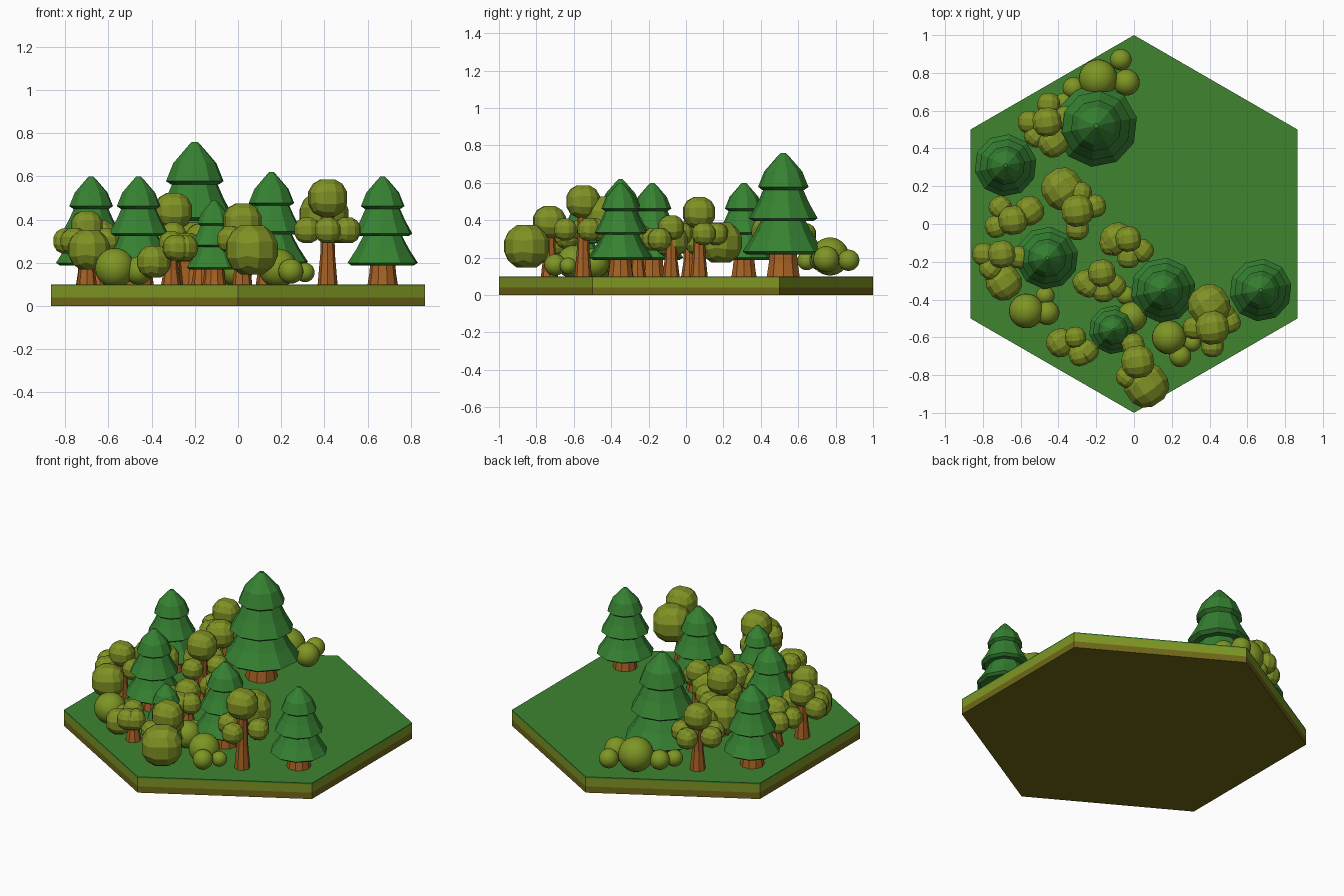
import bpy, bmesh, math
from mathutils import Matrix, Vector

if "Cube" in bpy.data.objects:
    bpy.data.objects.remove(bpy.data.objects["Cube"])


def srgb(*rgb):
    return tuple(((c / 255 + 0.055) / 1.055) ** 2.4 for c in rgb) + (1,)


def material(name, *rgb):
    m = bpy.data.materials.new(name)
    m.diffuse_color = srgb(*rgb)
    m.use_nodes = True
    m.node_tree.nodes["Principled BSDF"].inputs["Base Color"].default_value = m.diffuse_color
    return m


GRASS = material("grass green", 62, 132, 48)
PINE = material("conifer green", 54, 130, 50)
LEAF = material("leaf olive", 128, 146, 36)
BUSH = material("bush olive", 126, 150, 36)
BARK = material("bark brown", 168, 98, 36)
SOIL_TOP = material("light olive edge", 128, 150, 36)
SOIL_LOW = material("dark olive edge", 112, 104, 24)


def finish(bm, name, mat, smooth=False):
    bmesh.ops.recalc_face_normals(bm, faces=bm.faces)
    me = bpy.data.meshes.new(name)
    for f in bm.faces:
        f.smooth = smooth
    bm.to_mesh(me)
    bm.free()
    me.materials.append(mat)
    ob = bpy.data.objects.new(name, me)
    bpy.context.collection.objects.link(ob)
    return ob


def lathe(name, profile, sides, mat, x=0, y=0, z=0, scale=1, turn=0):
    """Closed solid turned about a vertical axis from (radius, height) points."""
    bm = bmesh.new()
    rings = []
    for r, h in profile:
        angles = [turn + i * math.tau / sides for i in range(sides)]
        rings.append([bm.verts.new((x + scale * r * math.cos(a), y + scale * r * math.sin(a),
                                    z + scale * h)) for a in angles])
    for a, b in zip(rings, rings[1:]):
        for i in range(sides):
            j = (i + 1) % sides
            bm.faces.new((a[i], a[j], b[j], b[i]))
    bm.faces.new(rings[0])
    bm.faces.new(rings[-1])
    return finish(bm, name, mat)


# Hexagonal tile in three layers
for name, lo, hi, mat in (("tile_lower_edge", 0, .04, SOIL_LOW),
                          ("tile_upper_edge", .04, .092, SOIL_TOP),
                          ("tile_grass", .092, .1, GRASS)):
    lathe(name, [(1, lo), (1, hi)], 6, mat, turn=math.pi / 6)

# Conifers: three skirts of shrinking radius and a blunt tip, scaled per tree
skirts = [(.05, .10)]
for r, h in ((.166, .10), (.14, .235), (.103, .362)):
    skirts += [(r - .018, h - .012), (r, h), (r * .75, h + .063), (r * .55, h + .125)]
skirts[-1] = (.022, .488)
skirts.append((.01, .50))
for i, (x, y, s) in enumerate([(-.20, .52, 1.32), (-.68, .31, 1), (-.46, -.18, 1),
                               (.155, -.35, 1.04), (.67, -.35, 1), (-.11, -.56, .78)], 1):
    lathe(f"conifer_trunk_{i}", [(.07, 0), (.062, .05), (.056, .12)], 10, BARK, x, y, .1, s)
    lathe(f"conifer_foliage_{i}", skirts, 10, PINE, x, y, .1, s, .2)

# Faceted ball shared by all crowns: a spherised 3 x 3 cube
cube = bmesh.new()
bmesh.ops.create_cube(cube, size=2)
bmesh.ops.subdivide_edges(cube, edges=cube.edges[:], cuts=2, use_grid_fill=True)
for v in cube.verts:
    v.co.normalize()
ball_mesh = bpy.data.meshes.new("leaf_ball")
cube.to_mesh(ball_mesh)
cube.free()


def leaf_ball(bm, centre, r, turn):
    start = len(bm.verts)
    bm.from_mesh(ball_mesh)
    spin = Matrix.Rotation(turn, 3, 'Z')
    for v in list(bm.verts)[start:]:
        v.co = Vector(centre) + spin @ (v.co * r)


def around(x, y, dist, degrees, z):
    a = math.radians(degrees)
    return (x + dist * math.cos(a), y + dist * math.sin(a), z)


# Broadleaf trees: top ball (x, y, z, radius), large side ball (distance, angle,
# z, radius), and the angles of the small balls ringing the crown
TREES = [
    (-.46, .54, .43, .08, .11, -73, .34, .085, (85, 180, 230, 15)),
    (-.30, .07, .44, .088, .14, 124, .28, .115, (80, 15, -90)),
    (-.64, .02, .32, .08, .10, 30, .29, .08, (135, 200)),
    (-.70, -.16, .37, .075, .15, -86, .26, .098, (180, 232, -10)),
    (-.03, -.08, .36, .07, .06, 180, .29, .09, (-40, -90, 195)),
    (-.17, -.26, .31, .075, .10, 210, .27, .07, (-85, -45, 225)),
    (-.31, -.60, .29, .058, .085, 200, .205, .078, (-50, -75)),
    (.02, -.73, .39, .09, .13, -70, .26, .122, (235, 105)),
    (.415, -.55, .50, .092, .12, 98, .42, .115, (180, 20, -90, 50)),
]
for i, (x, y, z, r, dist, ang, big_z, big_r, ring) in enumerate(TREES, 1):
    h = z - .1
    lathe(f"broadleaf_trunk_{i}", [(.046, 0), (.034, h * .35), (.028, h)], 8, BARK,
          x, y, .1)
    bm = bmesh.new()
    leaf_ball(bm, (x, y, z), r * 1.04, .15)
    leaf_ball(bm, around(x, y, dist, ang, big_z), big_r * 1.03, .6)
    for a in ring:
        leaf_ball(bm, around(x, y, .095, a, .16 + .38 * z), .065, math.radians(a))
    finish(bm, f"broadleaf_crown_{i}", LEAF)
bpy.data.meshes.remove(ball_mesh)

# Smooth round bushes: balls (x, y, radius), larger ones sitting higher
BUSHES = [
    [(-.57, -.46, .092), (-.46, -.47, .065), (-.47, -.38, .05)],
    [(-.19, .77, .102), (-.07, .87, .057), (-.04, .75, .07), (-.32, .72, .058), (-.37, .645, .05)],
    [(.185, -.60, .09), (.245, -.70, .058), (.31, -.63, .045)],
    [(-.01, -.49, .08), (-.04, -.38, .05)],
]
for i, balls in enumerate(BUSHES, 1):
    bm = bmesh.new()
    for x, y, r in balls:
        z = .135 + .45 * r + (.025 if y > .6 else 0)
        bmesh.ops.create_uvsphere(bm, u_segments=24, v_segments=14, radius=r,
                                  matrix=Matrix.Translation((x, y, z)))
    finish(bm, f"bush_{i}", BUSH, True)
